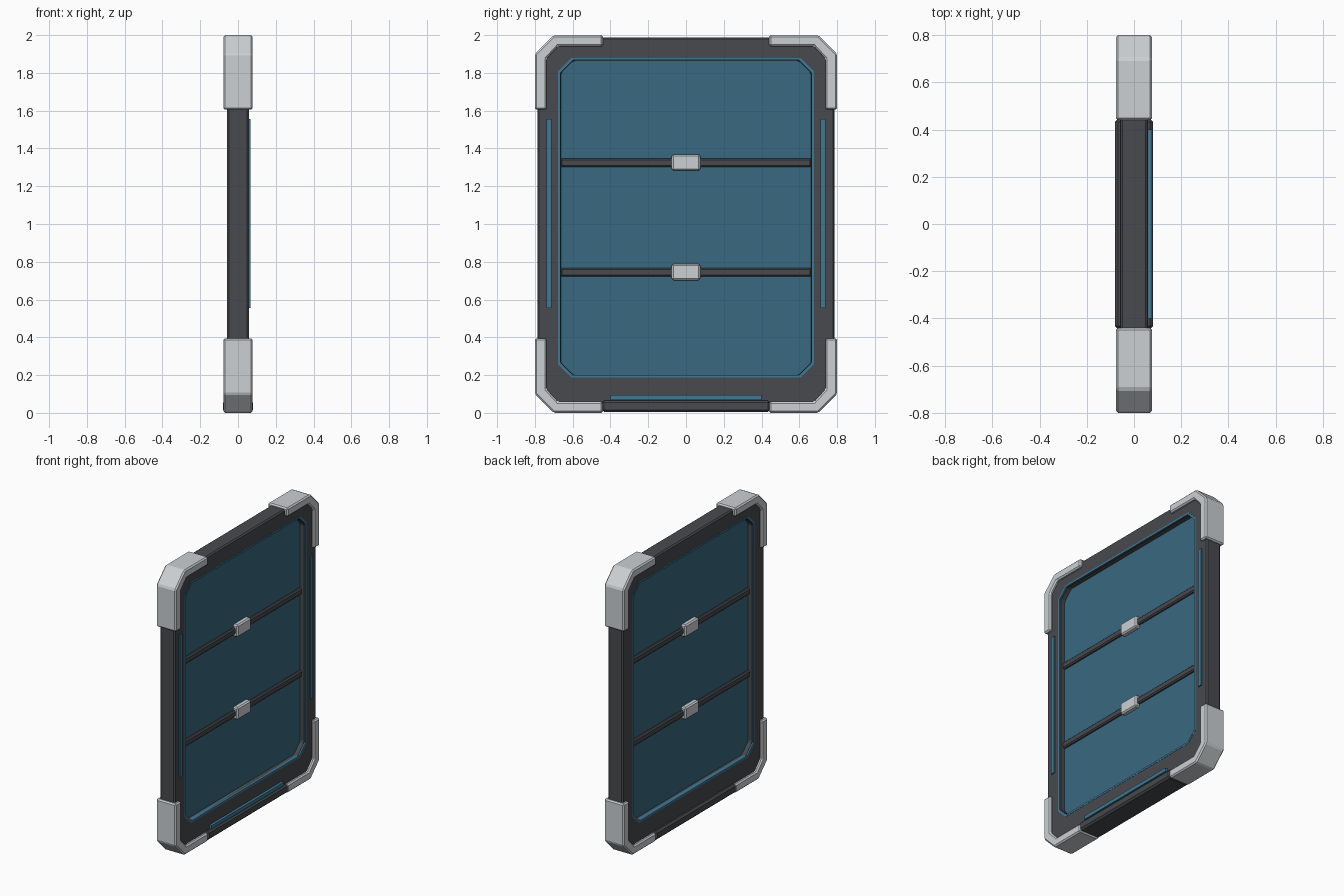
import bpy, bmesh

if "Cube" in bpy.data.objects:
    bpy.data.objects.remove(bpy.data.objects["Cube"])


def material(name, rgb):
    m = bpy.data.materials.new(name)
    m.diffuse_color = (*rgb, 1)
    m.use_nodes = True
    m.node_tree.nodes["Principled BSDF"].inputs["Base Color"].default_value = m.diffuse_color
    return m


DARK = material("dark_metal", (0.065, 0.068, 0.075))
LIGHT = material("light_metal", (0.6, 0.63, 0.65))
GLASS = material("blue_glass", (0.04, 0.14, 0.215))
GLOW = material("blue_trim", (0.05, 0.19, 0.30))


def finish(name, bm, mat, bevel):
    bmesh.ops.recalc_face_normals(bm, faces=bm.faces)
    mesh = bpy.data.meshes.new(name)
    bm.to_mesh(mesh)
    bm.free()
    mesh.materials.append(mat)
    ob = bpy.data.objects.new(name, mesh)
    bpy.context.collection.objects.link(ob)
    if bevel:
        mod = ob.modifiers.new("bevel", 'BEVEL')
        mod.width, mod.segments, mod.limit_method = bevel, 1, 'ANGLE'
    return ob


def prism(name, pts, x0, x1, mat, bevel=0):
    """Extrude a (y, z) outline along x."""
    bm = bmesh.new()
    f = bm.faces.new([bm.verts.new((x0, y, z)) for y, z in pts])
    ext = bmesh.ops.extrude_face_region(bm, geom=[f])
    for v in ext["geom"]:
        if isinstance(v, bmesh.types.BMVert):
            v.co.x = x1
    return finish(name, bm, mat, bevel)


def ring(name, outer, inner, x0, x1, mat, bevel=0):
    """Hollow prism between two outlines with equal point counts."""
    bm = bmesh.new()
    loops = [[bm.verts.new((x, y, z)) for y, z in pts]
             for x, pts in ((x0, outer), (x1, outer), (x1, inner), (x0, inner))]
    n = len(outer)
    for a in range(4):
        p, q = loops[a], loops[(a + 1) % 4]
        for i in range(n):
            j = (i + 1) % n
            bm.faces.new((p[i], p[j], q[j], q[i]))
    return finish(name, bm, mat, bevel)


def rect(y0, y1, z0, z1):
    return [(y0, z0), (y1, z0), (y1, z1), (y0, z1)]


def octagon(w, z0, z1, c):
    """Rectangle of half width w with corners cut by c."""
    return [(-w + c, z0), (w - c, z0), (w, z0 + c), (w, z1 - c),
            (w - c, z1), (-w + c, z1), (-w, z1 - c), (-w, z0 + c)]


# main frame and the glass it holds
ring("frame", octagon(0.786, 0.012, 1.988, 0.10), octagon(0.662, 0.20, 1.865, 0.065),
     -0.058, 0.058, DARK, 0.01)
prism("glass_panel", octagon(0.668, 0.194, 1.871, 0.067), -0.018, 0.018, GLASS)

# blue trim round the opening, both faces
for side, s in (("back", -1), ("front", 1)):
    ring("opening_trim_" + side, octagon(0.677, 0.187, 1.88, 0.07),
         octagon(0.664, 0.20, 1.867, 0.065), s * 0.03, s * 0.0595, GLOW)

# cross bars with centre clips
for i, z in enumerate((0.745, 1.325)):
    prism(f"cross_bar_{i}", rect(-0.665, 0.665, z - 0.023, z + 0.023), -0.035, 0.035, DARK, 0.008)
    prism(f"bar_clip_{i}", rect(-0.076, 0.076, z - 0.043, z + 0.043), -0.05, 0.05, LIGHT, 0.009)

# corner guards, one outline mirrored to four corners
guard = [(0.44, 1.0), (0.70, 1.0), (0.80, 0.90), (0.80, 0.605),
         (0.738, 0.605), (0.738, 0.875), (0.678, 0.94), (0.44, 0.94)]
for sy in (-1, 1):
    for sz in (-1, 1):
        prism(f"corner_guard_{'left' if sy < 0 else 'right'}_{'bottom' if sz < 0 else 'top'}",
              [(sy * y, 1 + sz * z) for y, z in guard], -0.077, 0.077, LIGHT, 0.009)

# bottom bumper pad
prism("bottom_pad", rect(-0.445, 0.445, 0.004, 0.066), -0.08, 0.08, DARK, 0.012)

# light strips on the +x face only
for side, s in (("left", -1), ("right", 1)):
    prism("side_strip_" + side, rect(s * 0.725 - 0.014, s * 0.725 + 0.014, 0.555, 1.555),
          0.05, 0.066, GLOW)
prism("bottom_strip", rect(-0.40, 0.40, 0.069, 0.094), 0.05, 0.076, GLOW)
